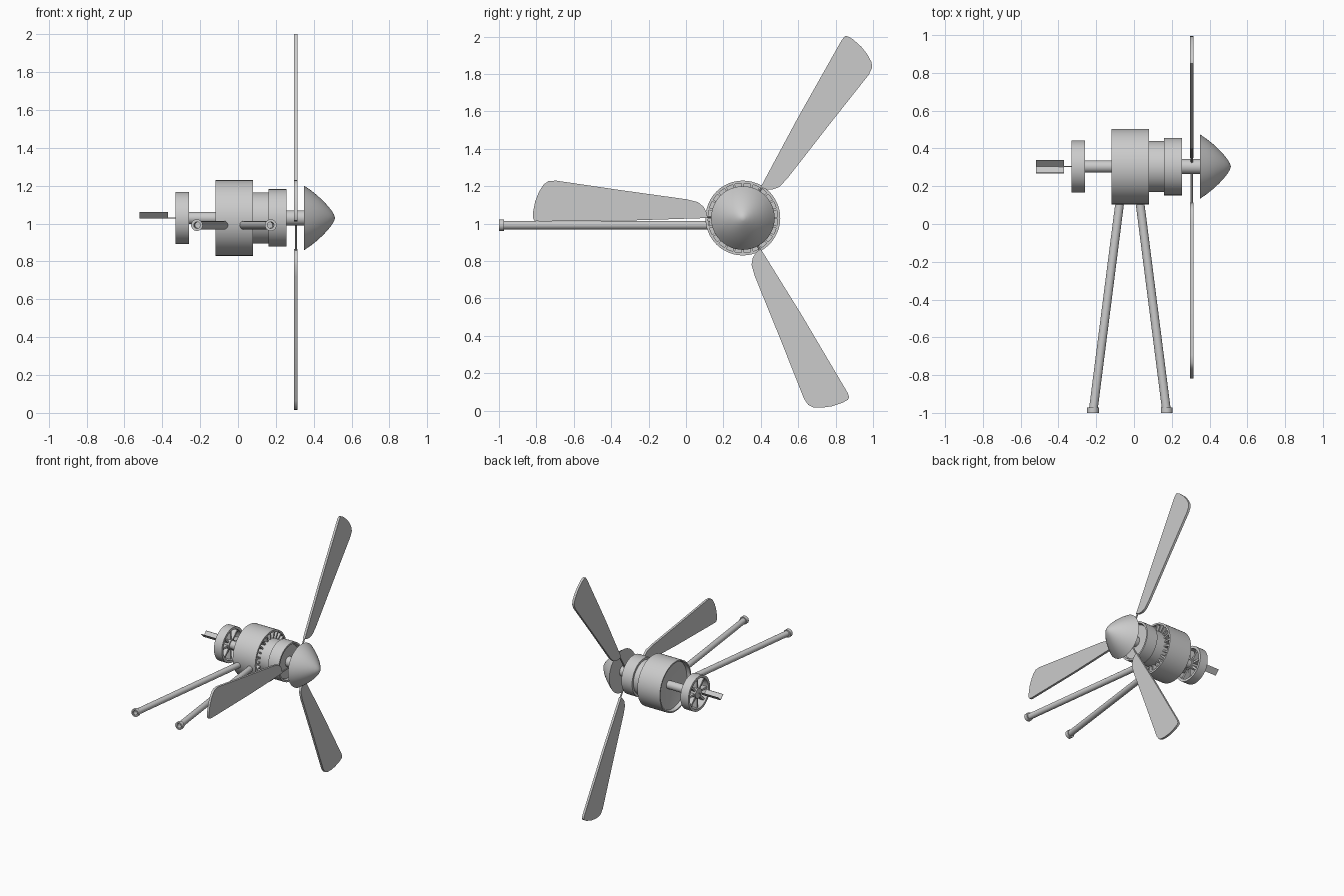
import bpy, bmesh
from math import sin, cos, pi, radians
from mathutils import Vector, Matrix

if "Cube" in bpy.data.objects:
    bpy.data.objects.remove(bpy.data.objects["Cube"])

CY, CZ = 0.304, 1.03          # rotor axis runs along x through here


def finish(bm, name, smooth=True):
    bmesh.ops.remove_doubles(bm, verts=bm.verts, dist=1e-5)
    bmesh.ops.recalc_face_normals(bm, faces=bm.faces)
    me = bpy.data.meshes.new(name)
    bm.to_mesh(me)
    bm.free()
    ob = bpy.data.objects.new(name, me)
    bpy.context.collection.objects.link(ob)
    if smooth:
        bpy.ops.object.select_all(action='DESELECT')
        ob.select_set(True)
        bpy.context.view_layer.objects.active = ob
        bpy.ops.object.shade_smooth_by_angle(angle=radians(35))
    return ob


def add_lathe(bm, profile, n=48, matrix=None):
    """Spin (x, r) points around the x axis."""
    matrix = matrix or Matrix.Translation((0, CY, CZ))
    rings = []
    for x, r in profile:
        if r == 0:
            rings.append([bm.verts.new(matrix @ Vector((x, 0, 0)))] * n)
        else:
            rings.append([bm.verts.new(matrix @ Vector((x, r * cos(2 * pi * i / n), r * sin(2 * pi * i / n))))
                          for i in range(n)])
    for a, b in zip(rings, rings[1:]):
        for i in range(n):
            j = (i + 1) % n
            vs = list(dict.fromkeys((a[i], a[j], b[j], b[i])))
            if len(vs) > 2:
                bm.faces.new(vs)


def lathe(name, profile, n=48, matrix=None):
    bm = bmesh.new()
    add_lathe(bm, profile, n, matrix)
    return finish(bm, name)


def radial_boxes(name, count, x0, x1, r0, r1, width):
    """Ring of flat radial bars around the rotor axis."""
    bm = bmesh.new()
    for i in range(count):
        m = (Matrix.Translation((0, CY, CZ)) @ Matrix.Rotation(2 * pi * i / count, 4, 'X')
             @ Matrix.Translation(((x0 + x1) / 2, (r0 + r1) / 2, 0))
             @ Matrix.Diagonal((x1 - x0, r1 - r0, width, 1)))
        bmesh.ops.create_cube(bm, size=1, matrix=m)
    return finish(bm, name, False)


# main drum, recessed at both ends, with a ring of vanes at its front
lathe("main_drum", [(-0.06, 0), (-0.06, 0.03), (-0.09, 0.186), (-0.12, 0.19), (-0.12, 0.2), (0.08, 0.2),
                    (0.08, 0.186), (0.03, 0.186), (0.03, 0)])
radial_boxes("drum_vanes", 24, 0.03, 0.078, 0.13, 0.188, 0.012)

# stepped front housing and collar
lathe("front_housing", [(0.02, 0), (0.02, 0.135), (0.165, 0.135), (0.165, 0)])
lathe("front_collar", [(0.16, 0), (0.16, 0.152), (0.255, 0.152), (0.255, 0.138), (0.235, 0.13), (0.235, 0)])

# shafts and nose cone
lathe("front_shaft", [(0.22, 0), (0.22, 0.04), (0.36, 0.04), (0.36, 0)], 24)
lathe("rear_shaft", [(-0.32, 0), (-0.32, 0.032), (-0.05, 0.032), (-0.05, 0)], 24)
lathe("nose_cone", [(0.35, 0), (0.35, 0.17), (0.385, 0.146), (0.42, 0.118), (0.45, 0.09), (0.475, 0.063),
                    (0.495, 0.038), (0.507, 0.018), (0.513, 0)])

# spoked rear wheel
lathe("wheel_rim", [(-0.33, 0.138), (-0.26, 0.138), (-0.26, 0.118), (-0.33, 0.118), (-0.33, 0.138)])
lathe("wheel_hub", [(-0.325, 0), (-0.325, 0.04), (-0.265, 0.04), (-0.265, 0)], 24)
radial_boxes("wheel_spokes", 8, -0.315, -0.275, 0.02, 0.125, 0.016)

# tail rod and folded vane
lathe("tail_rod", [(-0.4, 0), (-0.4, 0.003), (-0.32, 0.003), (-0.32, 0)], 8)
bm = bmesh.new()
section = [(-0.036, 0.032), (-0.032, 0.032), (0, 0.001), (0.032, 0.032), (0.036, 0.032), (0, -0.004)]
ends = [[bm.verts.new((x, CY + y, CZ + z)) for y, z in section] for x in (-0.52, -0.37)]
for i in range(6):
    j = (i + 1) % 6
    bm.faces.new((ends[0][i], ends[0][j], ends[1][j], ends[1][i]))
bm.faces.new(ends[0])
bm.faces.new(ends[1])
finish(bm, "tail_vane", False)

# three blades on thin stalks; outline is (distance from axis, offset)
outline = [(0.19, 0.0), (0.195, 0.03), (0.21, 0.06), (0.24, 0.085), (0.3, 0.1), (0.66, 0.15), (1.0, 0.2),
           (1.04, 0.197), (1.065, 0.18), (1.09, 0.14), (1.11, 0.09), (1.122, 0.03), (1.122, 0.0),
           (1.115, -0.013), (1.09, -0.018), (0.6, -0.013)]
for k in range(3):
    rot = Matrix.Translation((0, CY, CZ)) @ Matrix.Rotation(2 * pi * k / 3, 4, 'X')
    bm = bmesh.new()
    sides = [[bm.verts.new(rot @ Vector((x, -r, o))) for r, o in outline] for x in (0.297, 0.315)]
    n = len(outline)
    for i in range(n):
        j = (i + 1) % n
        bm.faces.new((sides[0][i], sides[0][j], sides[1][j], sides[1][i]))
    bm.faces.new(sides[0])
    bm.faces.new(sides[1])
    finish(bm, f"blade_{k + 1}")
    lathe(f"blade_stalk_{k + 1}", [(0.02, 0), (0.02, 0.006), (0.23, 0.006), (0.23, 0)], 10,
          rot @ Matrix.Translation((0.306, 0, 0.006)) @ Matrix.Rotation(-pi / 2, 4, 'Z'))

# splayed tubular legs with end collars
for side, label in ((-1, "left"), (1, "right")):
    top = Vector((-0.022 + side * 0.052, 0.125, 0.992))
    foot = Vector((-0.022 + side * 0.195, -0.995, 0.992))
    d = foot - top
    m = Matrix.Translation(top) @ d.to_track_quat('X', 'Z').to_matrix().to_4x4()
    L = d.length
    lathe(f"{label}_leg", [(0, 0), (0, 0.023), (L, 0.023), (L, 0.017), (L - 0.05, 0.017), (L - 0.05, 0)], 20, m)
    fm = Matrix.Translation((foot.x, -1, 0.992)) @ Matrix.Rotation(pi / 2, 4, 'Z')
    lathe(f"{label}_foot", [(0, 0.031), (0.028, 0.031), (0.028, 0.02), (0, 0.02), (0, 0.031)], 20, fm)
